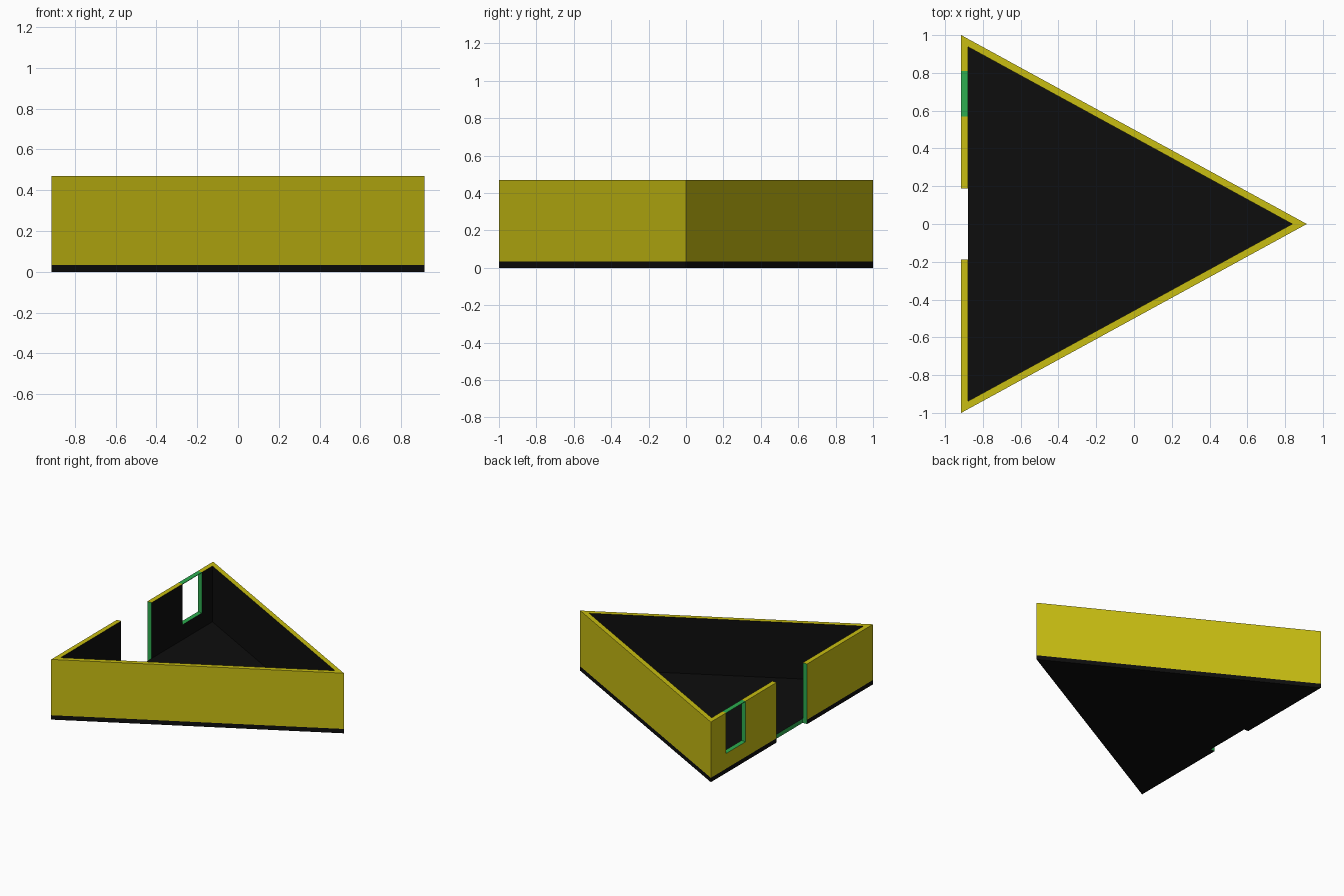
import bpy, bmesh, math

if "Cube" in bpy.data.objects:
    bpy.data.objects.remove(bpy.data.objects["Cube"])

HALF_X, HALF_Y = 0.915, 1.0      # triangular footprint
FLOOR, TOP, WALL = 0.034, 0.47, 0.037
INNER_X = -HALF_X + WALL


def material(name, rgb):
    m = bpy.data.materials.new(name)
    m.diffuse_color = (*rgb, 1)
    m.use_nodes = True
    m.node_tree.nodes["Principled BSDF"].inputs["Base Color"].default_value = m.diffuse_color
    return m


MATS = [material("yellow", (0.58, 0.51, 0.006)),
        material("black", (0.004, 0.004, 0.004)),
        material("green", (0.026, 0.42, 0.08))]
YELLOW, BLACK, GREEN = range(3)


def finish(name, bm):
    bmesh.ops.recalc_face_normals(bm, faces=bm.faces)
    mesh = bpy.data.meshes.new(name)
    bm.to_mesh(mesh)
    bm.free()
    for m in MATS:
        mesh.materials.append(m)
    ob = bpy.data.objects.new(name, mesh)
    bpy.context.collection.objects.link(ob)
    return ob


def green_box(name, x, y, z):
    bm = bmesh.new()
    bmesh.ops.create_cube(bm, size=1)
    for v in bm.verts:
        v.co = [r[0] if c < 0 else r[1] for c, r in zip(v.co, (x, y, z))]
    for f in bm.faces:
        f.material_index = GREEN
    return finish(name, bm)


# Triangular outline and its parallel inset
outer = [(-HALF_X, -HALF_Y), (HALF_X, 0), (-HALF_X, HALF_Y)]
half_angle = math.atan(HALF_Y / (2 * HALF_X))
tip_x = HALF_X - WALL / math.sin(half_angle)
inner_y = (tip_x - INNER_X) * math.tan(half_angle)
inner = [(INNER_X, -inner_y), (tip_x, 0), (INNER_X, inner_y)]

# Open-topped room: floor edge, outer wall, rim, inner wall, floor
bm = bmesh.new()
rings = [[bm.verts.new((x, y, z)) for x, y in pts] for pts, z in
         ((outer, 0), (outer, FLOOR), (outer, TOP), (inner, TOP), (inner, FLOOR))]
for a, b, colour in zip(rings, rings[1:], (BLACK, YELLOW, YELLOW, BLACK)):
    for i in range(3):
        j = (i + 1) % 3
        bm.faces.new((a[i], a[j], b[j], b[i])).material_index = colour
for cap in (rings[0], rings[-1]):
    bm.faces.new(cap).material_index = BLACK
room = finish("room_walls_and_floor", bm)

# Doorway and window openings, with green reveals
WIN_Y = (0.57, 0.81)
cutters = [green_box("doorway_cutter", (-1.1, INNER_X + 0.0005), (-0.188, 0.188), (-0.2, 0.7)),
           green_box("window_cutter", (-1.1, INNER_X + 0.02), WIN_Y, (0.152, 0.7))]
for cutter in cutters:
    cutter.hide_render = True
    cutter.hide_set(True)
    cutter.display_type = 'WIRE'
    mod = room.modifiers.new(cutter.name, 'BOOLEAN')
    mod.operation = 'DIFFERENCE'
    mod.solver = 'EXACT'
    mod.object = cutter

# Thin lintel closing the window at the wall top
green_box("window_lintel", (-HALF_X, INNER_X), WIN_Y, (TOP - 0.004, TOP))
